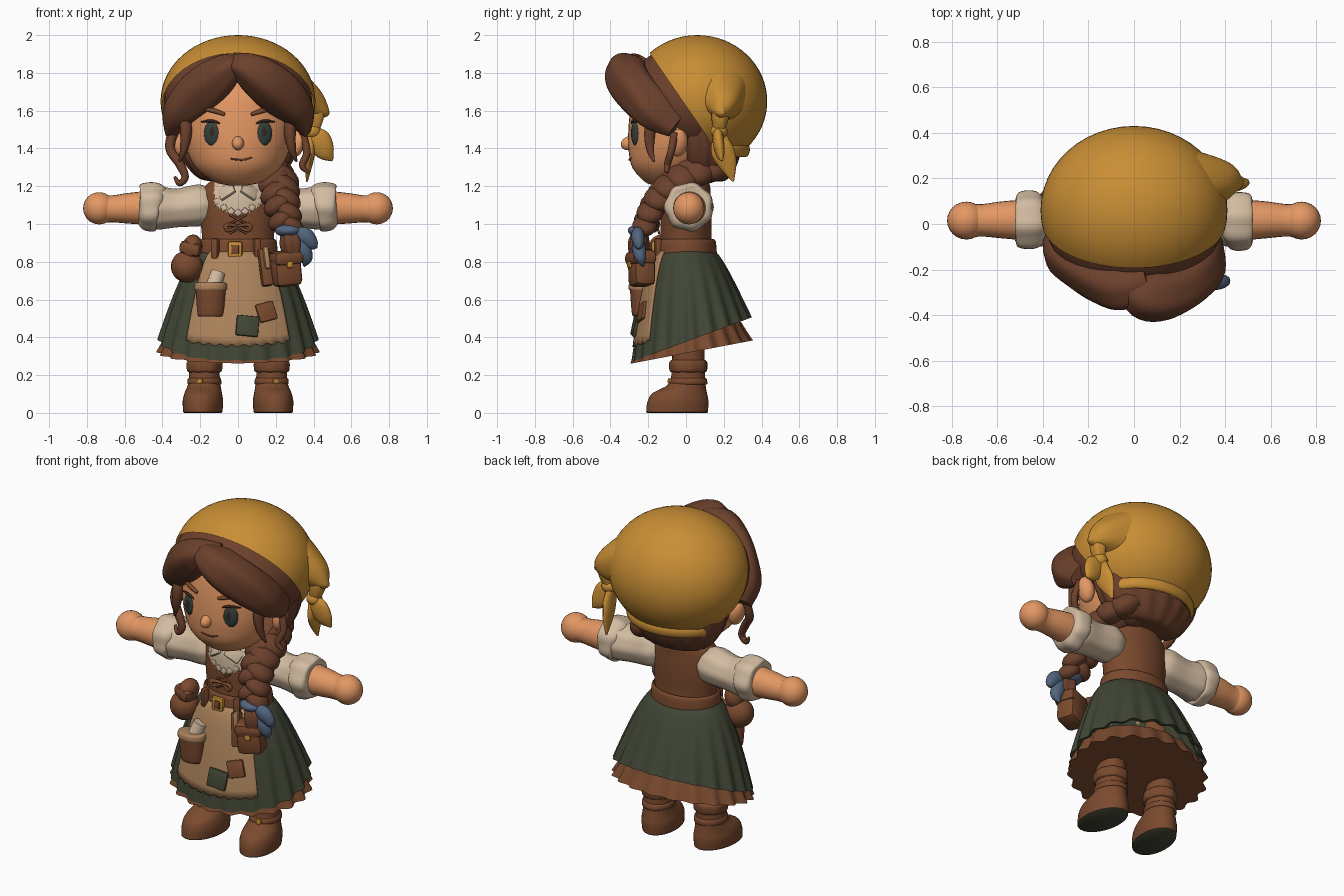
import bpy, bmesh, math
from mathutils import Vector, Matrix

if "Cube" in bpy.data.objects:
    bpy.data.objects.remove(bpy.data.objects["Cube"])

TAU = 2 * math.pi


def mat(name, r, g, b):
    m = bpy.data.materials.new(name)
    m.diffuse_color = (r, g, b, 1)
    m.use_nodes = True
    m.node_tree.nodes["Principled BSDF"].inputs["Base Color"].default_value = m.diffuse_color
    return m


SKIN = mat("skin", .77, .31, .125)
HAIR = mat("hair_brown", .15, .052, .025)
GOLD = mat("mustard", .58, .27, .035)
LEATHER = mat("leather", .195, .068, .027)
GREEN = mat("skirt_green", .052, .061, .035)
CREAM = mat("cream", .65, .50, .355)
TAN = mat("apron_tan", .42, .23, .108)
BLUE = mat("ribbon_blue", .085, .13, .21)
DARK = mat("dark_brown", .035, .02, .015)
IRIS = mat("eye_green", .034, .052, .042)


def finish(name, bm, *mats, rule=None, angle=50):
    bmesh.ops.recalc_face_normals(bm, faces=bm.faces)
    me = bpy.data.meshes.new(name)
    for f in bm.faces:
        f.smooth = True
        if rule:
            f.material_index = rule(f.calc_center_median())
    bm.to_mesh(me)
    bm.free()
    for m in mats:
        me.materials.append(m)
    me.set_sharp_from_angle(angle=math.radians(angle))
    ob = bpy.data.objects.new(name, me)
    bpy.context.collection.objects.link(ob)
    return ob


def spline(pts, k):
    """Smooth curve through points of any dimension, k steps per span."""
    out = []
    for i in range(len(pts) - 1):
        a, b, c, d = pts[max(i - 1, 0)], pts[i], pts[i + 1], pts[min(i + 2, len(pts) - 1)]
        for s in range(k):
            t = s / k
            out.append([.5 * (2 * q + (r - p) * t + (2 * p - 5 * q + 4 * r - w) * t * t
                              + (3 * q - p - 3 * r + w) * t ** 3) for p, q, r, w in zip(a, b, c, d)])
    return out + [list(pts[-1])]


def skin(name, rings, *mats, rule=None, closed=True, caps=(0, -1), angle=50):
    """Bridge point rings into a surface, capping the listed rings."""
    bm = bmesh.new()
    vs = [[bm.verts.new(p) for p in r] for r in rings]
    n = len(vs[0])
    for a, b in zip(vs, vs[1:]):
        for i in range(n if closed else n - 1):
            j = (i + 1) % n
            bm.faces.new((a[i], a[j], b[j], b[i]))
    if closed:
        for c in caps:
            bm.faces.new(vs[c])
    return finish(name, bm, *mats, rule=rule, angle=angle)


def loft(name, pts, *mats, n=32, k=4, rule=None, wave=0, count=0, at=(0, 0), turn=0, caps=(0, -1)):
    """Stack of horizontal ellipses: z, rx, ry, cy."""
    rings = []
    for z, rx, ry, cy in spline(pts, k):
        ring = []
        for i in range(n):
            a = TAU * i / n
            w = 1 + wave * math.cos(count * a)
            v = Matrix.Rotation(turn, 3, 'Z') @ Vector((rx * w * math.cos(a), cy + ry * w * math.sin(a), z))
            ring.append(v + Vector((at[0], at[1], 0)))
        rings.append(ring)
    return skin(name, rings, *mats, rule=rule, caps=caps)


def tube(name, pts, m, n=16, k=5, ref=(0, -1, .01), groove=0, count=5):
    """Sweep along x, y, z with radius across and radius along ref."""
    ps = spline([p if len(p) == 5 else (*p, p[3]) for p in pts], k)
    rings = []
    for i, p in enumerate(ps):
        t = (Vector(ps[min(i + 1, len(ps) - 1)][:3]) - Vector(ps[max(i - 1, 0)][:3])).normalized()
        s = t.cross(Vector(ref)).normalized()
        u = s.cross(t)
        rings.append([Vector(p[:3]) + (s * p[3] * math.cos(a) + u * p[4] * math.sin(a)) * (1 + groove * math.cos(count * a))
                      for a in (TAU * j / n for j in range(n))])
    return skin(name, rings, m)


def place(loc, rot):
    R = Matrix.Rotation(rot[2], 4, 'Z') @ Matrix.Rotation(rot[1], 4, 'Y') @ Matrix.Rotation(rot[0], 4, 'X')
    return Matrix.Translation(loc) @ R


def ball(name, loc, size, m, rot=(0, 0, 0), cut=None, fill=True, seg=24):
    bm = bmesh.new()
    bmesh.ops.create_uvsphere(bm, u_segments=seg, v_segments=seg * 2 // 3, radius=1)
    bm.transform(place(loc, rot) @ Matrix.Diagonal((*size, 1)))
    if cut:
        res = bmesh.ops.bisect_plane(bm, geom=bm.verts[:] + bm.edges[:] + bm.faces[:], plane_co=cut[0],
                                     plane_no=cut[1], clear_inner=True)
        if fill:
            bmesh.ops.holes_fill(bm, edges=[e for e in res["geom_cut"] if isinstance(e, bmesh.types.BMEdge)])
    return finish(name, bm, m)


def box(name, loc, size, m, rot=(0, 0, 0), bevel=.012):
    bm = bmesh.new()
    bmesh.ops.create_cube(bm, size=1)
    bm.transform(Matrix.Diagonal((*size, 1)))
    bmesh.ops.bevel(bm, geom=bm.edges[:], offset=min(bevel, min(size) * .4), segments=2, affect='EDGES', profile=.5)
    bm.transform(place(loc, rot))
    return finish(name, bm, m, angle=40)


# head, neck and face
loft("neck", [(1.15, .08, .08, 0), (1.28, .08, .08, -.01)], SKIN, caps=())
loft("head", [(1.205, .05, .05, -.12), (1.225, .13, .11, -.11), (1.3, .225, .2, -.085), (1.4, .275, .245, -.06), (1.5, .29, .245, -.06),
              (1.6, .285, .24, -.055), (1.7, .26, .22, -.05), (1.79, .21, .16, -.04)], SKIN, n=40, caps=(0,))
ball("nose", (0, -.3, 1.428), (.032, .046, .036), SKIN, rot=(.35, 0, 0))
tube("mouth", [(-.04, -.297, 1.345, .004), (.03, -.299, 1.34, .005), (.09, -.28, 1.36, .004)], LEATHER, n=8)
for s in (-1, 1):
    ball("eye", (s * .138, -.268, 1.48), (.044, .02, .065), IRIS, rot=(0, 0, s * .3))
    ball("pupil", (s * .137, -.28, 1.485), (.02, .01, .036), DARK, rot=(0, 0, s * .3))
    tube("upper_lash", [(s * .09, -.286, 1.53, .004), (s * .14, -.28, 1.546, .008), (s * .195, -.25, 1.54, .004)], DARK, n=8)
    tube("eyebrow", [(s * .07, -.293, 1.58, .009), (s * .13, -.28, 1.6, .013), (s * .19, -.25, 1.608, .005)], LEATHER, n=8)
    ball("ear", (s * .315, -.04, 1.43), (.04, .05, .075), SKIN, rot=(0, s * .25, s * .3))

# hair: nape mass, cap under the scarf, swept fringe, side locks
loft("back_hair", [(1.225, .12, .07, .12), (1.24, .2, .11, .11), (1.31, .27, .165, .1), (1.4, .315, .19, .1), (1.5, .335, .21, .09),
                   (1.6, .34, .22, .07)], HAIR, n=96, wave=.022, count=16, caps=(0,))
ball("hair_cap", (0, .04, 1.65), (.392, .36, .315), HAIR, cut=((0, -.27, 1.79), (0, .42, .34)), seg=40)
tube("fringe_right", [(-.03, -.24, 1.85, .03, .05), (.04, -.3, 1.825, .085, .11), (.13, -.308, 1.77, .115, .115), (.23, -.255, 1.69, .12, .11),
                      (.31, -.165, 1.605, .09, .11), (.345, -.05, 1.52, .04, .07)], HAIR, n=40, groove=.04)
tube("fringe_left", [(.06, -.24, 1.86, .03, .05), (-.04, -.275, 1.825, .08, .1), (-.13, -.245, 1.755, .112, .105), (-.23, -.185, 1.67, .115, .1),
                     (-.315, -.115, 1.585, .085, .1), (-.35, -.04, 1.5, .04, .07)], HAIR, n=40, groove=.04)
for s in (-1, 1):
    tube("temple_lock", [(s * .29, -.16, 1.6, .03), (s * .275, -.19, 1.5, .032), (s * .285, -.19, 1.4, .022), (s * .31, -.17, 1.33, .006)], HAIR, n=10)
tube("left_curl", [(-.34, -.08, 1.5, .03), (-.36, -.1, 1.4, .025), (-.31, -.13, 1.32, .024), (-.28, -.14, 1.25, .02),
                   (-.31, -.14, 1.215, .016), (-.335, -.13, 1.25, .008)], HAIR, n=10)
tube("right_curl", [(.34, -.06, 1.48, .022), (.365, -.08, 1.38, .02), (.34, -.1, 1.31, .018), (.375, -.1, 1.27, .007)], HAIR, n=10)

# headscarf with hem band, gathered corner and side knot
ball("headscarf", (0, .06, 1.65), (.41, .37, .35), GOLD, cut=((0, -.19, 1.9), (0, .45, .31)), fill=False, seg=48)
tube("scarf_hem", [(.285 * math.cos(a), .07 + .25 * math.sin(a), 1.39, .018, .035)
                   for a in [math.pi * (.1 + .8 * i / 12) for i in range(13)]], GOLD, n=12, k=2, ref=(0, .1, 1))
tube("scarf_gather", [(.14, .15, 1.71, .19), (.25, .17, 1.68, .165), (.38, .19, 1.635, .1), (.455, .19, 1.595, .04), (.48, .2, 1.585, .008)],
     GOLD, n=32, ref=(0, 0, 1), groove=.02)
tube("scarf_fold", [(.41, .185, 1.63, .05), (.41, .18, 1.56, .045), (.395, .175, 1.49, .03)], GOLD, n=24, groove=.05)
ball("scarf_knot", (.395, .175, 1.49), (.045, .045, .04), GOLD)
tube("scarf_tail_outer", [(.38, .17, 1.5, .02), (.42, .17, 1.45, .065, .03), (.465, .18, 1.38, .05, .025), (.5, .19, 1.335, .005)], GOLD)
tube("scarf_tail_lower", [(.38, .18, 1.5, .02), (.385, .19, 1.4, .06, .025), (.375, .22, 1.32, .05, .02), (.365, .25, 1.225, .005)],
     GOLD, ref=(1, 0, .1))

# braid, tie and tail
braid = spline([(.14, .13, 1.31), (.2, .02, 1.265), (.22, -.09, 1.195), (.235, -.17, 1.1), (.26, -.22, .99)], 3)
for i, p in enumerate(braid):
    s, r = (-1) ** i, .115 - .046 * i / len(braid)
    ball("braid_strand", (p[0] + s * .025, p[1], p[2]), (r, r * .9, r * .65), HAIR, rot=(0, s * .6, 0), seg=18)
tube("braid_tail", [(.265, -.24, .97, .035), (.28, -.25, .9, .055), (.285, -.255, .83, .04), (.28, -.25, .78, .006)], HAIR, n=30, groove=.1)
ball("braid_tie", (.265, -.24, .965), (.07, .068, .035), BLUE)
tube("ribbon_outer", [(.28, -.25, .965, .015), (.35, -.255, .94, .045, .035), (.4, -.25, .89, .03, .025), (.42, -.25, .875, .004)], BLUE)
tube("ribbon_lower", [(.3, -.25, .965, .015), (.335, -.25, .88, .042, .035), (.36, -.24, .82, .036, .03), (.35, -.225, .775, .004)], BLUE)

# torso: bodice with a scooped, jagged cream neckline
loft("bodice", [(.86, .185, .14, 0), (.93, .19, .135, 0), (1.05, .2, .135, 0), (1.15, .2, .13, 0), (1.21, .165, .115, .01), (1.26, .09, .085, .01)],
     LEATHER, CREAM, n=96, k=10, caps=(-1,),
     rule=lambda c: int(c.z > 1.225 or (c.y < 0 and abs(c.x) < .125 and c.z > 1.05 + 4 * c.x ** 2)))
for i in range(7):
    u = (i - 3) / 3
    box("neck_ruffle", (u * .11, -.134 + .028 * u * u, 1.06 + .06 * u * u), (.034, .018, .034), CREAM, rot=(0, .785 - u * .4, u * .3))
for s in (-1, 1):
    box("collar", (s * .06, -.125, 1.175), (.095, .02, .075), CREAM, rot=(-.5, s * .55, s * .35))
    for z in (.95, 1.0):
        tube("lacing", [(-s * .045, -.142, z, .006), (0, -.148, z + .025, .006), (s * .045, -.142, z + .05, .006)], LEATHER, n=8)
    tube("lace_bow", [(0, -.15, .99, .008), (s * .06, -.165, .995, .012), (s * .055, -.165, .965, .01), (0, -.15, .985, .006)], LEATHER, n=8)

# arms
X = (0, 0, 1)
for s in (-1, 1):
    tube("sleeve", [(s * .14, .01, 1.11, .085), (s * .2, .01, 1.1, .108), (s * .32, .015, 1.085, .1), (s * .42, .015, 1.085, .112), (s * .455, .015, 1.085, .1)],
         CREAM, n=40, ref=X, groove=.02, count=8)
    tube("sleeve_cuff", [(s * .4, .015, 1.085, .09), (s * .425, .015, 1.09, .122), (s * .47, .015, 1.09, .128), (s * .51, .015, 1.085, .115), (s * .525, .015, 1.085, .07)],
         CREAM, n=48, ref=X, groove=.035, count=7)
    tube("forearm", [(s * .5, .018, 1.085, .088), (s * .58, .018, 1.083, .081), (s * .67, .016, 1.08, .071), (s * .72, .015, 1.08, .076)], SKIN, n=24, ref=X)
    ball("hand", (s * .735, .015, 1.083), (.085, .083, .085), SKIN)


# pleated skirt surface, shared with the apron
def skirt(a, t, off=0, pleat=0, hem=.388, slope=.37):
    e, w = t ** .62, 1 + pleat * t * math.cos(20 * a)
    y = .03 * t - (.135 + .175 * e + off) * w * math.cos(a)
    return Vector(((.19 + .225 * e + off) * w * math.sin(a), y, .87 + (hem + slope * (y - .03) - .87) * t))


def around(t, **kw):
    return [skirt(TAU * i / 160, t, **kw) for i in range(160)]


skin("skirt", [around(i / 14, pleat=.03) for i in range(15)] + [around(.98, off=-.02, pleat=.03)], GREEN, caps=())
skin("petticoat", [around(t, off=o, pleat=p, hem=.322, slope=.19)
                   for t, o, p in ((.78, -.02, .015), (.9, -.008, .028), (1, .004, .035))], LEATHER, caps=(-1,))
cols = [-.74 + 1.48 * i / 40 for i in range(41)]
apron = skin("apron", [[skirt(a, t * (.86 + (.012 * math.cos(40 * a) if t == 1 else 0)), off=.014) for a in cols]
                       for t in [i / 12 for i in range(13)]], TAN, closed=False)
solid = apron.modifiers.new("thickness", 'SOLIDIFY')
solid.thickness = .012


def on_apron(x, z, off=.02):
    t = (.87 - z) / .6
    e = t ** .62
    return (x, .03 * t - (.135 + .175 * e + off) * math.sqrt(1 - (x / (.2 + .225 * e)) ** 2), z)


box("green_patch", on_apron(.05, .46), (.12, .02, .11), GREEN, rot=(-.2, .1, .1))
box("brown_patch", on_apron(.15, .535), (.1, .02, .1), LEATHER, rot=(-.2, -.25, .3))

# apron pocket and rolled note
cx, cy, cz = on_apron(-.145, .58)
loft("apron_pocket", [(.51, .06, .04, 0), (.53, .07, .05, 0), (.66, .08, .06, 0)], LEATHER, at=(cx, cy - .01))
loft("pocket_rim", [(.65, .083, .063, 0), (.66, .087, .067, 0), (.685, .084, .064, 0), (.69, .07, .05, 0)], TAN, at=(cx, cy - .01))
tube("rolled_note", [(-.13, cy, .67, .042), (-.105, cy + .015, .745, .038)], CREAM, n=16)

# belt, buckle and pouches
loft("belt", [(.825, .2, .155, 0), (.84, .21, .163, 0), (.905, .205, .158, 0), (.92, .195, .146, 0)], LEATHER, n=48, caps=())
box("belt_buckle", (-.015, -.17, .865), (.075, .025, .085), GOLD)
box("buckle_center", (-.015, -.18, .865), (.04, .016, .05), LEATHER)
ball("left_pouch", (-.27, -.13, .775), (.085, .08, .085), LEATHER)
ball("left_pouch_neck", (-.245, -.13, .87), (.055, .07, .075), LEATHER, rot=(0, .25, 0))
box("left_pouch_flap", (-.25, -.165, .87), (.12, .07, .07), LEATHER, rot=(0, .25, -.3), bevel=.025)
box("right_pouch", (.255, -.235, .755), (.15, .12, .17), LEATHER, rot=(0, -.1, .3), bevel=.03)
box("right_pouch_flap", (.255, -.24, .82), (.165, .14, .08), LEATHER, rot=(0, -.1, .3), bevel=.03)
box("pouch_clasp", (.275, -.3, .785), (.035, .02, .035), GOLD, rot=(0, 0, .3))
box("tool_sheath", (.145, -.215, .77), (.06, .05, .2), LEATHER, rot=(-.15, -.1, .2))
box("tool_handle", (.15, -.225, .82), (.03, .05, .12), TAN, rot=(-.15, -.1, .2))
for x in (-.12, .1):
    box("belt_loop", (x, -.148, .87), (.04, .04, .11), LEATHER, rot=(0, 0, x * 3))

# boots
for s in (-1, 1):
    at, turn = (s * .178, .012), s * .14
    loft("boot_sole", [(0, .098, .16, -.06), (.004, .102, .165, -.06), (.006, .1, .163, -.06)], GREEN, at=at, turn=turn, k=1, caps=(0,))
    loft("boot", [(.005, .102, .165, -.06), (.06, .106, .163, -.055), (.105, .098, .145, -.045), (.15, .086, .1, -.008), (.22, .08, .088, 0), (.36, .078, .085, 0)],
         LEATHER, at=at, turn=turn, caps=())
    loft("boot_cuff", [(.215, .08, .088, 0), (.225, .092, .098, 0), (.265, .094, .1, 0), (.28, .08, .088, 0)], LEATHER, at=at, turn=turn, n=48,
         wave=.02, count=7, caps=())
    loft("boot_strap", [(.15, .084, .096, 0), (.155, .09, .102, 0), (.18, .088, .098, 0), (.185, .08, .09, 0)], LEATHER, at=at, turn=turn, k=2, caps=())
    box("boot_buckle", (s * .2, -.085, .168), (.03, .02, .03), GOLD, rot=(0, 0, s * .3))
